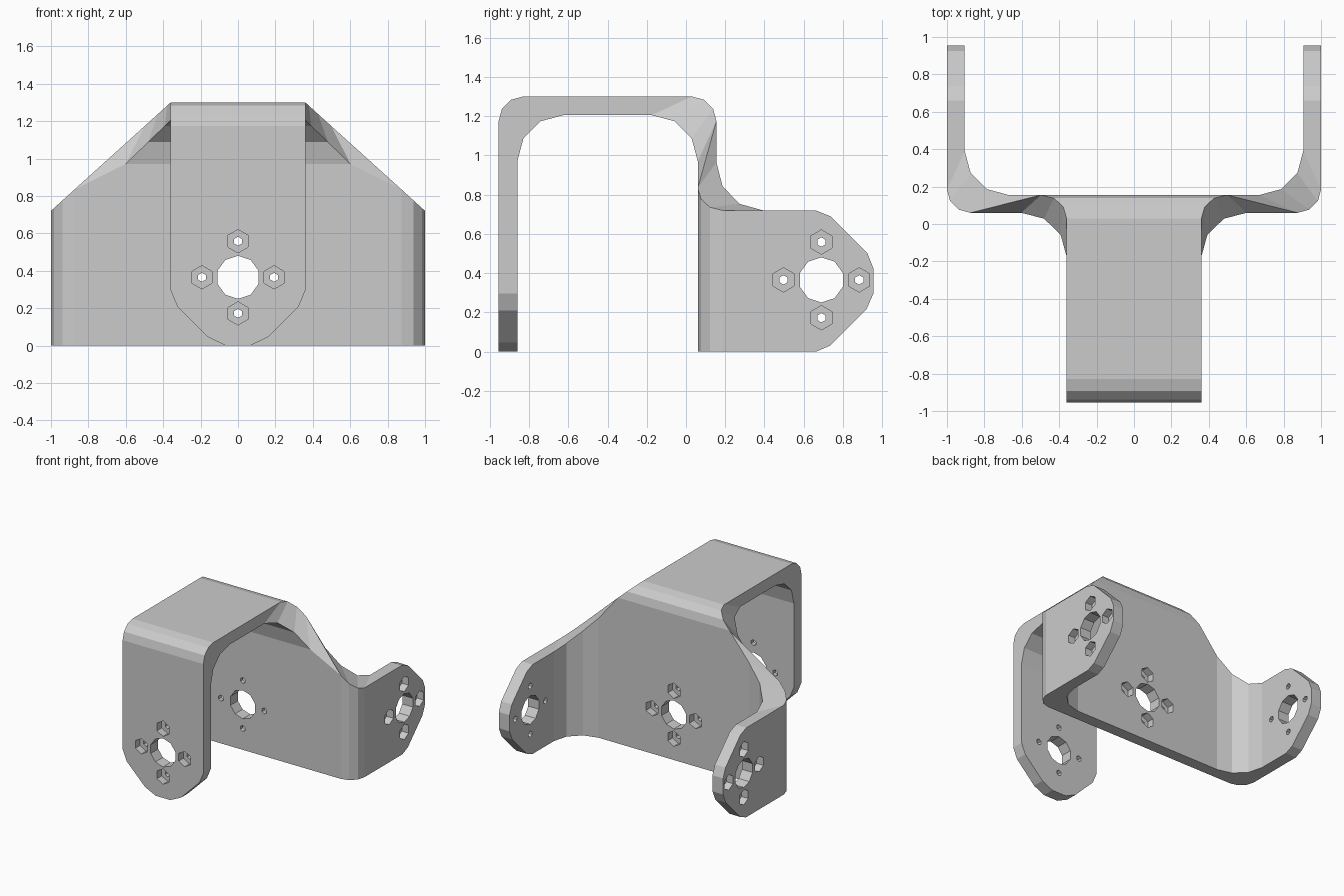
import bpy, bmesh
from math import cos, sin, tau, radians
from mathutils import Vector

if "Cube" in bpy.data.objects:
    bpy.data.objects.remove(bpy.data.objects["Cube"])

SEG = 3          # facets per bend
HW, ARM = 0.36, 0.72


def arc(cx, cy, r, a0, a1):
    return [(cx + r * cos(radians(a0 + (a1 - a0) * i / SEG)),
             cy + r * sin(radians(a0 + (a1 - a0) * i / SEG))) for i in range(SEG + 1)]


def half_outline(yf, zt, yb, xs, rt, rs, kt, ks):
    """Right half of one sheet face's outline: front tab, top, plate, side arm."""
    pts = [(x, yf, z) for x, z in ((.065, 0), (.16, .045), (.325, .21), (HW, .295))]
    pts += [(HW, y, z) for y, z in arc(yf + rt, zt - rt, rt, 180, 90)]
    pts += [(HW + (zt - z) * kt, y, z) for y, z in arc(yb - rt, zt - rt, rt, 90, 0)]
    side = arc(xs - rs, yb + rs, rs, -90, 0)
    pts += [(x, y, ARM + (xs - x) * ks) for x, y in side]
    pts += [(xs, y, z) for y, z in ((.66, .72), (.735, .69), (.925, .5), (.955, .425),
                                    (.955, .295), (.92, .215), (.735, .03), (.665, 0))]
    pts += [(x, y, 0) for x, y in reversed(side)]
    return pts


# Bent sheet: two faces (plate front side / plate back side) joined by a rim
bm = bmesh.new()
sheets = []
for params in ((-.86, 1.205, .06, 1.0, .235, .125, 1.03, .91),
               (-.955, 1.3, .155, .905, .125, .235, 1.1, 1.04)):
    pts = half_outline(*params)
    R = [bm.verts.new(p) for p in pts]
    L = [bm.verts.new((-p[0], p[1], p[2])) for p in pts]
    bm.faces.new(R[:5] + L[4::-1])                              # front tab
    for i in range(4, 11):                                      # top and its bends
        bm.faces.new((R[i], R[i + 1], L[i + 1], L[i]))
    bm.faces.new((R[11], R[12], R[27], L[27], L[12], L[11]))    # back plate
    for S in (R, L):
        for j in range(SEG):                                    # side bends
            bm.faces.new((S[12 + j], S[13 + j], S[26 - j], S[27 - j]))
        bm.faces.new(S[15:25])                                  # side arm
    sheets.append((R, L))

(RA, LA), (RB, LB) = sheets
for A, B in ((RA, RB), (LA, LB)):
    for i in range(27):
        if i == 11:                                             # twisted shoulder
            bm.faces.new((A[11], B[11], A[12]))
            bm.faces.new((B[11], B[12], A[12]))
        else:
            bm.faces.new((A[i], A[i + 1], B[i + 1], B[i]))
for i in (0, 27):
    bm.faces.new((RA[i], LA[i], LB[i], RB[i]))
bmesh.ops.recalc_face_normals(bm, faces=bm.faces)


def make_object(name, b):
    me = bpy.data.meshes.new(name)
    b.to_mesh(me)
    b.free()
    ob = bpy.data.objects.new(name, me)
    bpy.context.collection.objects.link(ob)
    return ob


bracket = make_object("servo_bracket", bm)


def turned(b, o, u, v, n, profile, sides):
    """Faceted plug from (radius, offset along n) pairs."""
    rings = [[b.verts.new(o + n * d + (u * sin(tau * k / sides) + v * cos(tau * k / sides)) * r)
              for k in range(sides)] for r, d in profile]
    for a, c in zip(rings, rings[1:]):
        for k in range(sides):
            m = (k + 1) % sides
            b.faces.new((a[k], a[m], c[m], c[k]))
    b.faces.new(rings[0])
    b.faces.new(rings[-1])


# Hole pattern: one bore with four hexagonal counterbored screw holes, on each tab
cut = bmesh.new()
up = Vector((0, 0, 1))
for centre, normal in (((0, -.955, .365), (0, -1, 0)), ((0, .155, .365), (0, 1, 0)),
                       ((1, .69, .365), (1, 0, 0)), ((-1, .69, .365), (-1, 0, 0))):
    o, n = Vector(centre), Vector(normal)
    u = up.cross(n)
    turned(cut, o, u, up, n, ((.115, .05), (.115, -.15)), 10)
    for d in (u, -u, up, -up):
        turned(cut, o + d * .193, u, up, n,
               ((.062, .05), (.062, -.06), (.024, -.06), (.024, -.15)), 6)
bmesh.ops.recalc_face_normals(cut, faces=cut.faces)
cutter = make_object("hole_cutter", cut)
cutter.hide_render = True

mod = bracket.modifiers.new("holes", 'BOOLEAN')
mod.operation = 'DIFFERENCE'
mod.solver = 'EXACT'
mod.object = cutter
bpy.context.view_layer.objects.active = bracket
bracket.select_set(True)
bpy.ops.object.modifier_apply(modifier=mod.name)
bpy.data.objects.remove(cutter)
